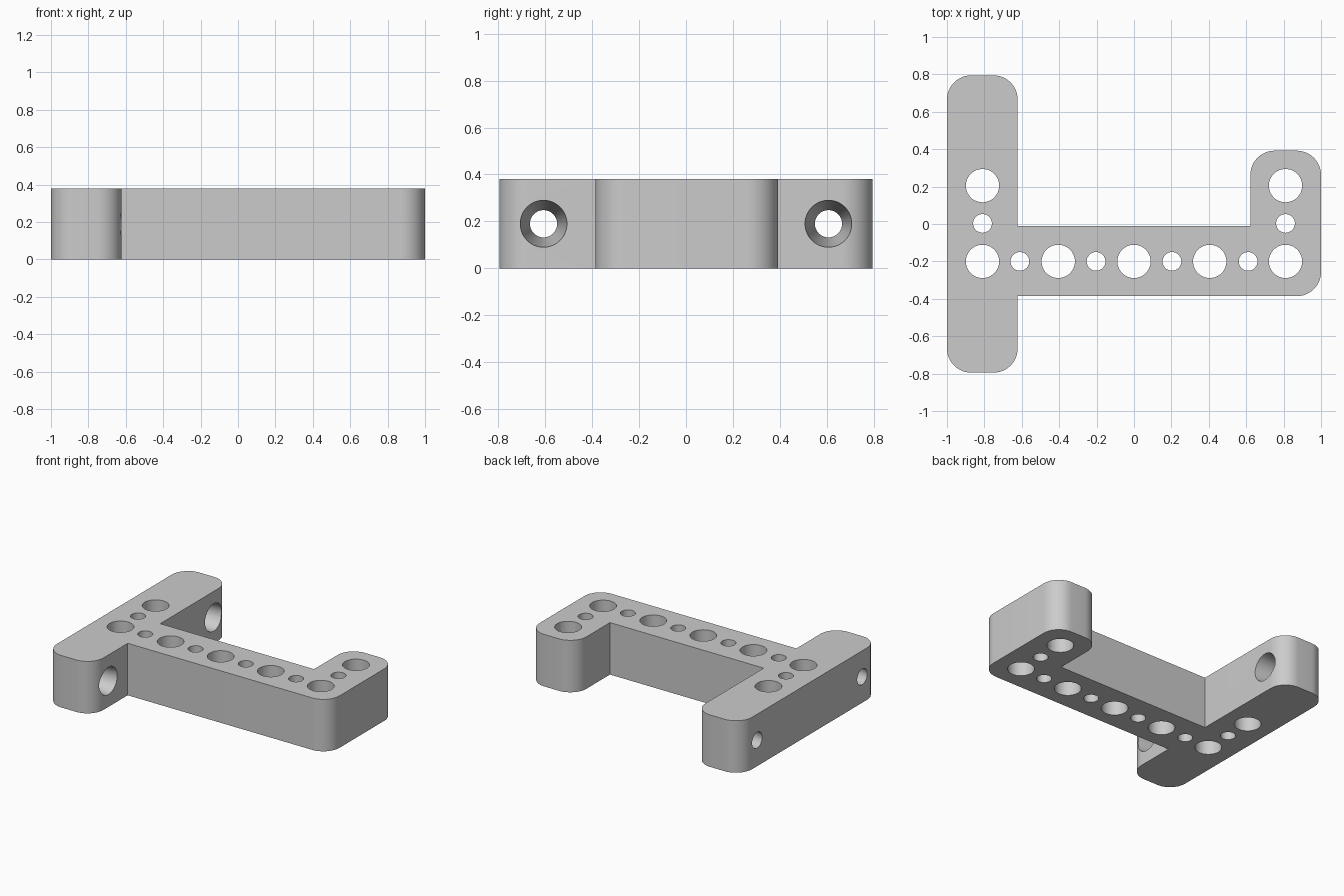
import bpy, bmesh, math
from mathutils import Matrix, Vector

if "Cube" in bpy.data.objects:
    bpy.data.objects.remove(bpy.data.objects["Cube"])

HEIGHT = 0.38
ROUND = 0.13

# Plan outline, counter-clockwise: x, y, corner radius
OUTLINE = [
    (-1, -0.795, ROUND), (-0.622, -0.795, ROUND), (-0.622, -0.386, 0),
    (1, -0.386, ROUND), (1, 0.392, ROUND), (0.622, 0.392, ROUND),
    (0.622, -0.01, 0), (-0.622, -0.01, 0), (-0.622, 0.795, ROUND), (-1, 0.795, ROUND),
]


def rounded(outline, steps=12):
    """Replace each right-angle corner by an arc of its radius."""
    points = []
    for i, (x, y, r) in enumerate(outline):
        corner = Vector((x, y))
        if r == 0:
            points.append(corner)
            continue
        to_prev = (Vector(outline[i - 1][:2]) - corner).normalized()
        to_next = (Vector(outline[(i + 1) % len(outline)][:2]) - corner).normalized()
        centre = corner + r * (to_prev + to_next)
        for s in range(steps + 1):
            a = math.pi / 2 * s / steps
            points.append(centre - r * (math.cos(a) * to_next + math.sin(a) * to_prev))
    return points


def add_object(name, bm):
    bmesh.ops.recalc_face_normals(bm, faces=bm.faces)
    mesh = bpy.data.meshes.new(name)
    bm.to_mesh(mesh)
    bm.free()
    obj = bpy.data.objects.new(name, mesh)
    bpy.context.collection.objects.link(obj)
    return obj


# Bracket body: rounded plan extruded upward
bm = bmesh.new()
base = bm.faces.new([bm.verts.new((p.x, p.y, 0)) for p in rounded(OUTLINE)])
top = bmesh.ops.extrude_face_region(bm, geom=[base])["geom"]
bmesh.ops.translate(bm, vec=(0, 0, HEIGHT), verts=[v for v in top if isinstance(v, bmesh.types.BMVert)])
bracket = add_object("bracket", bm)

# Hole cutters
bm = bmesh.new()


def cut(r1, r2, depth, matrix):
    bmesh.ops.create_cone(bm, cap_ends=True, segments=48, radius1=r1, radius2=r2,
                          depth=depth, matrix=matrix)


large = [(0.405 * i, -0.2) for i in range(-2, 3)] + [(s * 0.81, 0.205) for s in (-1, 1)]
small = [(x, -0.2) for x in (-0.61, -0.203, 0.203, 0.61)] + [(s * 0.81, 0.003) for s in (-1, 1)]
for radius, places in ((0.089, large), (0.05, small)):
    for x, y in places:
        cut(radius, radius, 1, Matrix.Translation((x, y, HEIGHT / 2)))

# Tapered cross holes through both ends of the long bar, wide on the inner side
slope = (0.1 - 0.058) / 0.378
for side in (-1, 1):
    cut(0.058 - 0.05 * slope, 0.1 + 0.05 * slope, 0.478,
        Matrix.Translation((-0.811, side * 0.607, HEIGHT / 2)) @ Matrix.Rotation(math.pi / 2, 4, "Y"))
cutter = add_object("hole_cutter", bm)
cutter.hide_render = True

# Cut the holes and smooth the curved walls
mod = bracket.modifiers.new("holes", "BOOLEAN")
mod.object = cutter
mod.solver = "EXACT"
bpy.context.view_layer.objects.active = bracket
bracket.select_set(True)
bpy.ops.object.modifier_apply(modifier="holes")
bpy.data.objects.remove(cutter)
bpy.ops.object.shade_smooth_by_angle(angle=math.radians(30))

# Single flat colour
grey = bpy.data.materials.new("light_grey")
grey.diffuse_color = (0.6, 0.6, 0.6, 1)
grey.use_nodes = True
grey.node_tree.nodes["Principled BSDF"].inputs["Base Color"].default_value = grey.diffuse_color
bracket.data.materials.clear()
bracket.data.materials.append(grey)
